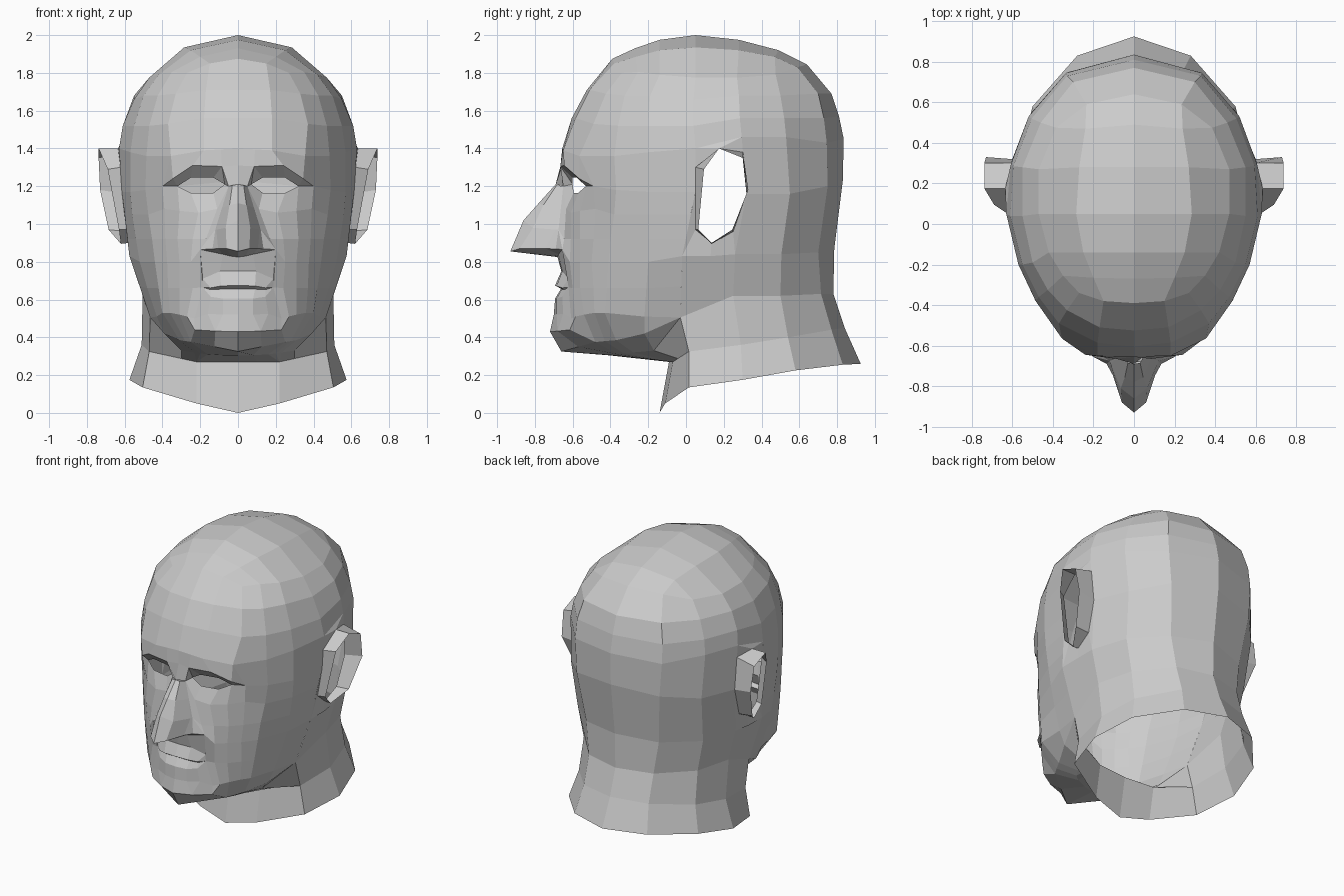
import bpy, bmesh

skin = bpy.data.materials.new("plain_grey")
skin.diffuse_color = (0.6, 0.6, 0.6, 1)


def add_patch(bm, rows):
    """Skin neighbouring rows of points with quads, on both sides of the head."""
    for side in (1, -1):
        grid = [[bm.verts.new((p[0] * side, p[1], p[2])) for p in row] for row in rows]
        for a, b in zip(grid, grid[1:]):
            for i in range(len(a) - 1):
                quad = []
                for v in (a[i], a[i + 1], b[i + 1], b[i]):
                    if all((v.co - q.co).length > 1e-4 for q in quad):
                        quad.append(v)
                if len(quad) > 2:
                    bm.faces.new(quad if side > 0 else quad[::-1])


def make_part(name, *patches):
    bm = bmesh.new()
    for rows in patches:
        add_patch(bm, rows)
    bmesh.ops.remove_doubles(bm, verts=bm.verts, dist=0.002)
    bmesh.ops.delete(bm, geom=[v for v in bm.verts if not v.link_faces], context='VERTS')
    bmesh.ops.recalc_face_normals(bm, faces=bm.faces)
    me = bpy.data.meshes.new(name)
    bm.to_mesh(me)
    bm.free()
    me.materials.append(skin)
    ob = bpy.data.objects.new(name, me)
    bpy.context.collection.objects.link(ob)
    return ob


# Skull: loops from front middle to back middle, highest first
loop_a = [(0, -.39, 1.875), (.15, -.38, 1.85), (.27, -.34, 1.80), (.35, -.255, 1.805), (.42, -.14, 1.79),
          (.47, .05, 1.775), (.47, .27, 1.775), (.385, .475, 1.79), (.235, .59, 1.83), (0, .64, 1.845)]
loop_b = [(0, -.525, 1.71), (.17, -.51, 1.71), (.33, -.425, 1.69), (.425, -.325, 1.68), (.50, -.19, 1.68),
          (.55, .04, 1.66), (.55, .28, 1.68), (.46, .50, 1.68), (.30, .70, 1.69), (0, .77, 1.69)]
loop_c = [(0, -.605, 1.56), (.18, -.585, 1.56), (.37, -.49, 1.53), (.47, -.36, 1.52), (.55, -.2, 1.52),
          (.61, .04, 1.52), (.595, .285, 1.56), (.505, .52, 1.56), (.33, .73, 1.56), (0, .81, 1.57)]
loop_d = [(0, -.655, 1.40), (.18, -.65, 1.39), (.355, -.565, 1.36), (.485, -.38, 1.36), (.57, -.2, 1.38),
          (.63, .05, 1.40), (.607, .295, 1.46), (.52, .53, 1.46), (.335, .745, 1.43), (0, .835, 1.45)]

# Crown: a grid closing the top loop
crown = [loop_a[:3],
         [(0, -.27, 1.93), (.20, -.265, 1.885), loop_a[3]],
         [(0, -.14, 1.975), (.25, -.14, 1.92), loop_a[4]],
         [(0, .05, 2.0), (.285, .05, 1.935), loop_a[5]],
         [(0, .28, 1.975), (.27, .28, 1.92), loop_a[6]],
         [(0, .49, 1.92), (.24, .47, 1.885), loop_a[7]],
         [loop_a[9], loop_a[8], loop_a[7]]]
make_part("cranium", crown, [loop_a, loop_b, loop_c, loop_d])

# Sides of the face, from the temple column back to the ear
side = [loop_d[3:6],
        [(.49, -.37, 1.18), (.57, -.2, 1.17), (.615, .05, 1.17)],
        [(.475, -.38, 1.05), (.56, -.2, 1.05), (.60, .025, 1.05)],
        [(.455, -.40, .92), (.54, -.2, .92), (.585, 0, .92)],
        [(.44, -.41, .80), (.52, -.2, .80), (.575, -.02, .83)],
        [(.42, -.42, .66), (.48, -.21, .66), (.52, -.025, .67)],
        [(.40, -.43, .53), (.43, -.22, .51), (.465, -.03, .505)]]

# Back of the head and the open neck
back_e = [(.60, .32, 1.16), (.505, .55, 1.16), (.32, .75, 1.20), (0, .83, 1.23)]
back_f = [(.565, .26, .84), (.485, .505, .84), (.28, .70, .85), (0, .785, .87)]
back_g = [(.505, .25, .62), (.44, .50, .62), (.25, .715, .63), (0, .78, .63)]
collar = [(0, -.09, .27), (.22, -.07, .27), (.47, .015, .325), (.51, .29, .36),
          (.45, .54, .40), (.25, .77, .44), (0, .84, .45)]
base = [(0, -.14, 0), (.22, -.11, .05), (.505, .015, .135), (.575, .30, .175),
        (.50, .58, .225), (.28, .83, .255), (0, .925, .26)]

# Skin around the ear opening
ear_base = [(.635, .175, 1.40), (.605, .302, 1.38), back_e[0], (.585, .25, .96),
            (.575, .135, .90), (.58, .05, .97), (.622, .05, 1.30)]
ear_gap = [[side[1][2], side[4][2], (.575, .13, .83), back_f[0], back_e[0]],
           [side[1][2], ear_base[5], ear_base[4], ear_base[3], back_e[0]]]
ear_top = [[ear_base[6], loop_d[5], loop_d[6], ear_base[1]],
           [ear_base[6], ear_base[0], ear_base[0], ear_base[0]]]
make_part("neck_and_sides", side, [loop_d[6:], back_e, back_f, back_g],
          [[side[4][2], back_f[0]], [side[6][2], back_g[0]]],
          [[side[6][2]] + back_g, collar[2:]], [collar, base], ear_gap, ear_top)

# Ears: open shells flaring outwards
ear_rim = [(.738, .175, 1.40), (.738, .30, 1.35), (.73, .33, 1.18), (.685, .245, .97),
           (.62, .135, .895), (.63, .065, .97), (.69, .095, 1.29)]
make_part("ears", [ear_base + ear_base[:1], ear_rim + ear_rim[:1]])

# Brow and eye sockets around open eyes
brow = [(0, -.655, 1.31), (.085, -.665, 1.305), (.24, -.645, 1.31),
        (.345, -.565, 1.24), (.40, -.49, 1.20), side[1][0]]
brow_top = [loop_d[0], (.09, -.652, 1.395), loop_d[1], loop_d[2], loop_d[2], loop_d[3]]
upper_lid = [(.07, -.60, 1.21), (.13, -.60, 1.245), (.25, -.575, 1.245), (.32, -.53, 1.20), brow[4]]
socket = [[brow[1], brow[1], brow[2], brow[3], brow[4]], upper_lid]
make_part("brow", [brow_top, brow], socket)

# Cheeks: rows from the lower eyelid to the jaw
wing, corner, chin_side = (.20, -.655, .865), (.187, -.622, .665), (.23, -.608, .50)
cheek = [[upper_lid[0], (.13, -.595, 1.165), (.25, -.57, 1.165), (.32, -.53, 1.20), brow[4], side[1][0]],
         [(.05, -.65, 1.20), (.11, -.635, 1.08), (.21, -.61, 1.06), (.31, -.56, 1.07), (.39, -.48, 1.08), side[2][0]],
         [(.12, -.675, .97), (.17, -.645, .92), (.24, -.61, .92), (.32, -.56, .92), (.385, -.49, .92), side[3][0]],
         [wing, wing, (.25, -.615, .80), (.31, -.56, .80), (.375, -.50, .80), side[4][0]],
         [corner, corner, (.24, -.60, .66), (.31, -.56, .66), (.37, -.49, .66), side[5][0]],
         [chin_side, chin_side, (.27, -.585, .51), (.31, -.54, .52), (.36, -.485, .53), side[6][0]]]
make_part("cheeks", cheek)

# Nose
r1, r2 = cheek[1][0], cheek[2][0]
bridge = [[brow[0], brow[1], brow[1]], [(0, -.69, 1.21), r1, upper_lid[0]]]
nose = [[(0, -.69, 1.21), (.03, -.685, 1.205), r1, r1],
        [(0, -.78, 1.11), (.045, -.755, 1.10), (.085, -.662, 1.085), (.085, -.662, 1.085)],
        [(0, -.86, 1.02), (.065, -.81, .98), (.115, -.69, .97), r2],
        [(0, -.93, .855), (.06, -.88, .87), (.105, -.745, .87), (.135, -.69, .868)],
        [(0, -.68, .825), (.04, -.678, .83), (.08, -.675, .84), wing]]
make_part("nose", bridge, nose, [[r2, r2], [nose[3][3], wing]])

# Lips
lips = [[(0, -.68, .825), (.08, -.675, .84), wing, wing],
        [(0, -.66, .75), (.095, -.655, .75), (.187, -.622, .71), corner],
        [(0, -.693, .675), (.09, -.685, .672), (.145, -.655, .662), corner],
        [(0, -.662, .657), (.09, -.658, .655), (.145, -.643, .652), corner],
        [(0, -.693, .605), (.08, -.685, .605), (.145, -.655, .615), corner]]
make_part("lips", lips)

# Chin, jaw edge and underside of the jaw
jaw_end = side[6][2]
chin = [lips[-1],
        [(0, -.70, .52), (.08, -.685, .52), (.16, -.65, .525), chin_side],
        [(0, -.72, .43), (.12, -.68, .433), (.12, -.68, .433), (.23, -.615, .44)],
        [(0, -.66, .325), (.125, -.57, .35), (.125, -.57, .35), (.25, -.48, .375)]]
jaw_low = [chin[3][3], (.28, -.43, .38), (.31, -.37, .385), (.39, -.22, .42), jaw_end]
jaw = [cheek[5][1:] + side[6][1:], [chin[2][3], chin[2][3]] + jaw_low]
under = [[chin[3][0], chin[3][1]] + jaw_low,
         [(0, -.41, .305), (.08, -.39, .305), (.16, -.36, .31), (.20, -.33, .315),
          (.23, -.28, .32), (.30, -.17, .33), jaw_end],
         [collar[0], (.10, -.08, .27), collar[1], collar[1], collar[1], (.30, -.04, .287), collar[2]]]
make_part("jaw", chin, jaw, under)
